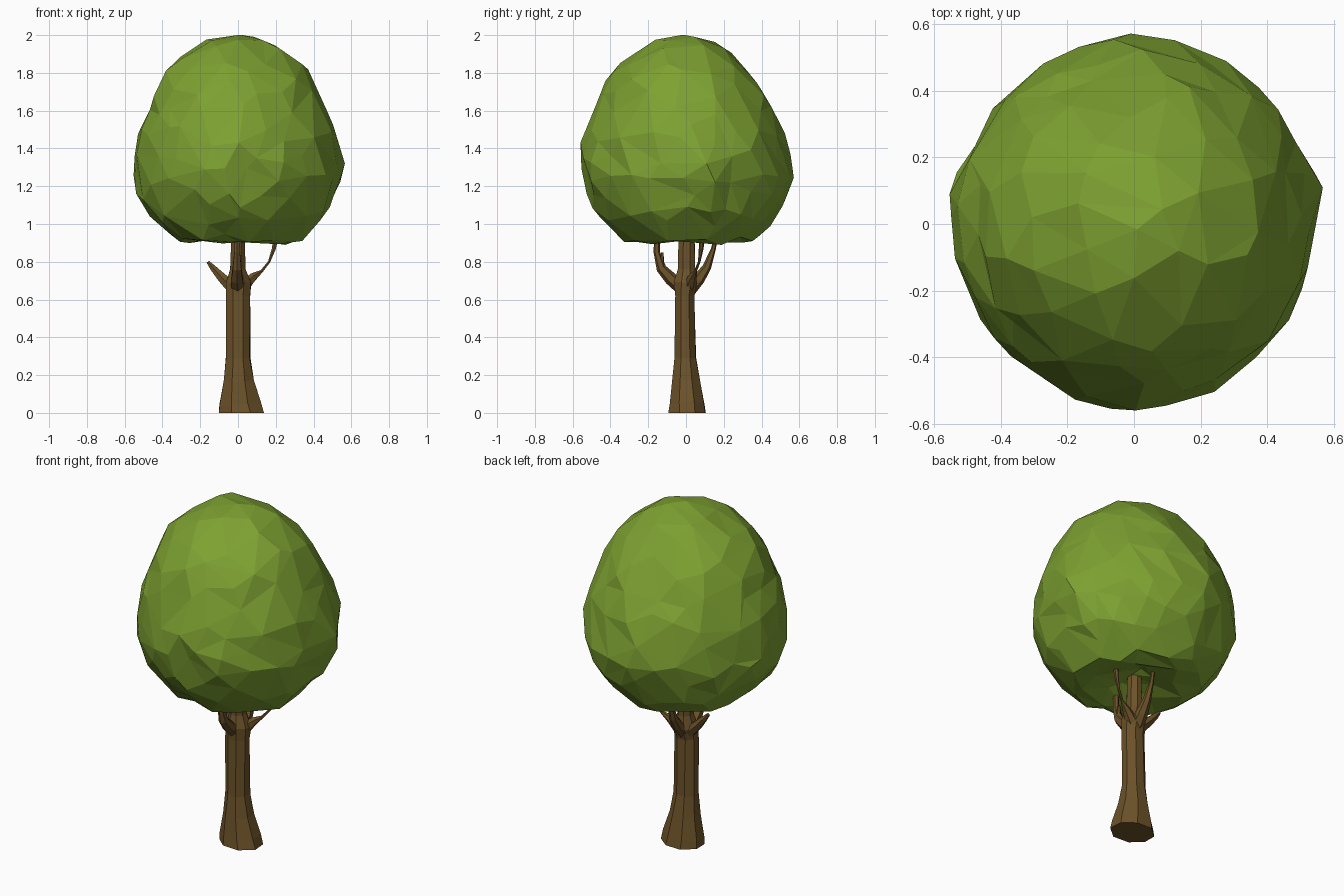
import bpy, bmesh, math, random
from mathutils import Vector, noise

if "Cube" in bpy.data.objects:
    bpy.data.objects.remove(bpy.data.objects["Cube"])

random.seed(4)


def material(name, rgb):
    m = bpy.data.materials.new(name)
    m.diffuse_color = (*rgb, 1)
    m.use_nodes = True
    m.node_tree.nodes["Principled BSDF"].inputs["Base Color"].default_value = m.diffuse_color
    return m


GREEN = material("leaf green", (0.205, 0.355, 0.031))
BROWN = material("bark brown", (0.150, 0.085, 0.022))


def make_object(name, bm, mat):
    bmesh.ops.recalc_face_normals(bm, faces=bm.faces[:])
    mesh = bpy.data.meshes.new(name)
    bm.to_mesh(mesh)
    bm.free()
    mesh.materials.append(mat)
    ob = bpy.data.objects.new(name, mesh)
    bpy.context.collection.objects.link(ob)
    return ob


def loft(name, path, sides, jitter=0.0):
    """Faceted tube along points (x, y, z, x radius, y radius)."""
    bm = bmesh.new()
    pts = [Vector(p[:3]) for p in path]
    rings = []
    for i, (p, c) in enumerate(zip(path, pts)):
        t = (pts[min(i + 1, len(pts) - 1)] - pts[max(i - 1, 0)]).normalized()
        rot = Vector((0, 0, 1)).rotation_difference(t)
        if i == 0 and p[2] == 0:
            rot.identity()
        ring = []
        for k in range(sides):
            a = math.tau * (k + 0.5) / sides
            s = 1 + random.uniform(-jitter, jitter)
            ring.append(bm.verts.new(c + rot @ Vector((p[3] * s * math.cos(a), p[4] * s * math.sin(a), 0))))
        rings.append(ring)
    for a, b in zip(rings, rings[1:]):
        for k in range(sides):
            n = (k + 1) % sides
            bm.faces.new((a[k], a[n], b[n], b[k]))
    bm.faces.new(rings[0][::-1])
    bm.faces.new(rings[-1])
    return make_object(name, bm, BROWN)


# Trunk: flared foot, straight stem, swollen fork, narrow leader into the crown
loft("trunk", [
    (0.014, 0.008, 0.0, 0.130, 0.106),
    (0.008, 0.004, 0.05, 0.118, 0.100),
    (0.002, 0.000, 0.17, 0.086, 0.078),
    (0.000, -0.004, 0.29, 0.069, 0.062),
    (0.000, -0.006, 0.62, 0.067, 0.053),
    (0.003, 0.000, 0.69, 0.073, 0.066),
    (0.000, 0.003, 0.76, 0.045, 0.048),
    (0.000, 0.003, 1.00, 0.036, 0.045)], 8, 0.05)

# Branches leaving the fork
branches = {
    "left_branch": [(-0.03, 0.01, 0.66, .036), (-0.085, 0.015, 0.715, .028),
                    (-0.13, 0.02, 0.765, .018), (-0.16, 0.02, 0.80, .009)],
    "right_twig": [(0.03, 0.02, 0.67, .036), (0.08, 0.035, 0.72, .024), (0.125, 0.05, 0.75, .008),
                   (0.165, 0.07, 0.80, .007), (0.19, 0.08, 0.87, .012), (0.20, 0.085, 0.93, .016)],
    "front_branch": [(0, -0.02, 0.66, .040), (-0.005, -0.08, 0.71, .036), (-0.005, -0.13, 0.765, .026),
                     (-0.005, -0.155, 0.85, .017), (-0.005, -0.155, 0.95, .014)],
    "front_stub": [(0, -0.13, 0.77, .018), (0, -0.128, 0.81, .012), (0, -0.125, 0.85, .006)],
    "back_branch": [(0, 0.02, 0.66, .040), (0.005, 0.07, 0.71, .033), (0.005, 0.11, 0.77, .023),
                    (0.0, 0.145, 0.87, .013), (0.0, 0.16, 0.95, .010)],
}
for name, path in branches.items():
    loft(name, [(x, y, z, r, r) for x, y, z, r in path], 6, 0.06)

# Crown outline: (elevation angle, radius) measured from height 1.4
PROFILE = [(-90, .44), (-76, .47), (-58, .585), (-37, .58), (-15, .56), (0, .53),
           (23, .51), (46, .55), (72, .585), (90, .60)]


def outline(deg):
    for (a, ra), (b, rb) in zip(PROFILE, PROFILE[1:]):
        if deg <= b:
            return ra + (rb - ra) * (deg - a) / (b - a)
    return PROFILE[-1][1]


# Bumps and hollows: (direction, amount, width)
BUMPS = [((0, -1, -.03), .035, .22), ((0.05, -1, -.28), -.035, .16), ((0, -1, -.5), .025, .25),
         ((.3, -.6, .9), -.02, .3), ((-1, .1, -.1), .02, .2), ((1, .3, -.25), .03, .2),
         ((1, .45, -.5), -.03, .2), ((.1, 1, -.3), .03, .25), ((-.4, .3, 1), .02, .25),
         ((0.8, -.5, -.7), .02, .2), ((-.8, -.5, -.65), .02, .2), ((0, .9, .9), -.03, .3)]

# Crown of leaves
bm = bmesh.new()
bmesh.ops.create_icosphere(bm, subdivisions=4, radius=1)
for v in bm.verts:
    d = v.co.normalized()
    deg = math.degrees(math.asin(max(-1, min(1, d.z))))
    r = outline(deg)
    for c, amount, width in BUMPS:
        r += amount * math.exp(-((d - Vector(c).normalized()).length / width) ** 2)
    rough = 0.018 if d.z < 0.1 else 0.010
    r += rough * 1.3 * noise.noise(d * 3.2 + Vector((5, 1, 2))) + rough * noise.noise(d * 7)
    v.co = d * r + Vector((0, -0.02 * d.z, 1.4))
crown = make_object("leaf_crown", bm, GREEN)
facets = crown.modifiers.new("facets", 'DECIMATE')
facets.ratio = 0.28
